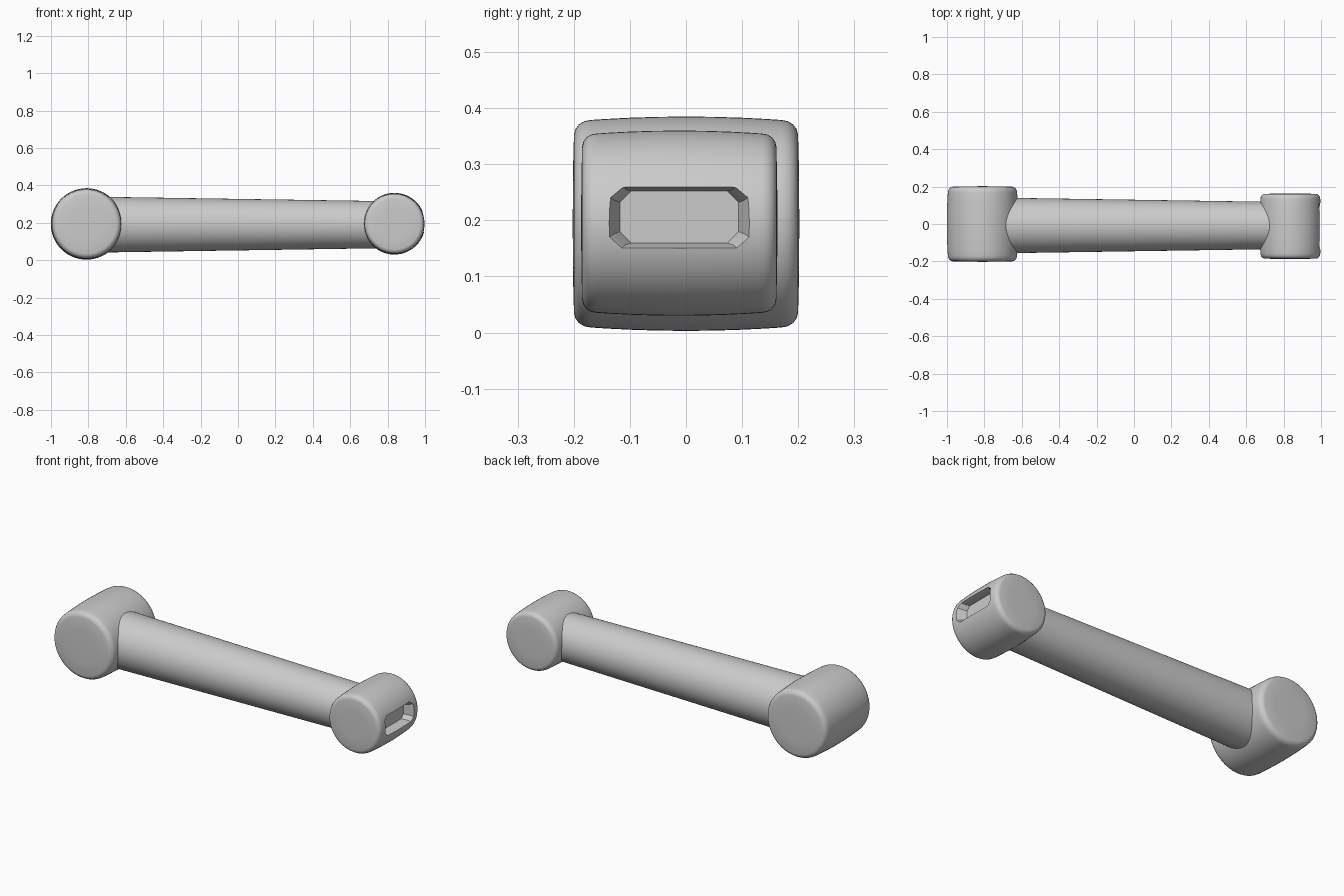
import bpy, bmesh, math
from mathutils import Matrix, Vector

cube = bpy.data.objects.get("Cube")
if cube:
    bpy.data.objects.remove(cube, do_unlink=True)

grey = bpy.data.materials.new("plain grey")
grey.use_nodes = True
COLOUR = (0.6, 0.6, 0.6, 1)
grey.diffuse_color = COLOUR
grey.node_tree.nodes["Principled BSDF"].inputs["Base Color"].default_value = COLOUR


def add_object(name, bm):
    bmesh.ops.remove_doubles(bm, verts=bm.verts, dist=0.0001)
    bmesh.ops.recalc_face_normals(bm, faces=bm.faces)
    mesh = bpy.data.meshes.new(name)
    bm.to_mesh(mesh)
    bm.free()
    mesh.materials.append(grey)
    obj = bpy.data.objects.new(name, mesh)
    bpy.context.collection.objects.link(obj)
    return obj


def smooth(obj, degrees):
    bpy.ops.object.select_all(action='DESELECT')
    obj.select_set(True)
    bpy.context.view_layer.objects.active = obj
    bpy.ops.object.shade_smooth_by_angle(angle=math.radians(degrees))


def drum(name, centre, radius, half):
    """Barrel lying along y, with a bulged side, soft rims and domed caps."""
    side = [(half * t, radius * (1 - 0.045 * t ** 2)) for t in (0, 0.25, 0.5, 0.7, 0.84)]
    corner_r = 0.16 * half
    rim_r = side[-1][1]
    rim = [(half * 0.84 + corner_r * math.sin(a) * 0.93,
            rim_r - corner_r * 0.85 * (1 - math.cos(a)))
           for a in (math.radians(d) for d in (22, 45, 67, 88))]
    cap = [(half * 0.997, radius * 0.5), (half, 0)]
    right = side + rim + cap
    profile = [(-y, r) for y, r in reversed(right[1:])] + right
    bm = bmesh.new()
    verts = [bm.verts.new((r, y, 0)) for y, r in profile]
    edges = [bm.edges.new(pair) for pair in zip(verts, verts[1:])]
    bmesh.ops.spin(bm, geom=verts + edges, cent=(0, 0, 0), axis=(0, 1, 0),
                   angle=math.tau, steps=64)
    bmesh.ops.translate(bm, verts=bm.verts, vec=centre)
    return add_object(name, bm)


def slot_cutter(name, centre, sections):
    """Loft of chamfered rectangles along x: (x, half width, half height)."""
    bm = bmesh.new()
    rings = []
    for x, w, h in sections:
        c = 0.02
        quarter = [(w, h - c), (w - c, h)]
        outline = (quarter + [(-y, z) for y, z in reversed(quarter)]
                   + [(-y, -z) for y, z in quarter]
                   + [(y, -z) for y, z in reversed(quarter)])
        rings.append([bm.verts.new(Vector((x, y, z)) + Vector(centre)) for y, z in outline])
    for a, b in zip(rings, rings[1:]):
        for i in range(len(a)):
            j = (i + 1) % len(a)
            bm.faces.new((a[i], a[j], b[j], b[i]))
    bm.faces.new(rings[0])
    bm.faces.new(rings[-1])
    return add_object(name, bm)


# Large end drum
smooth(drum("large_end_drum", (-0.81, 0, 0.194), 0.191, 0.202), 60)

# Small end drum with a recessed slot
small = drum("small_end_drum", (0.836, -0.012, 0.195), 0.165, 0.175)
cutter = slot_cutter("slot_cutter", (0, -0.012, 0.206),
                     [(0.945, 0.106, 0.046), (0.975, 0.116, 0.05), (1.01, 0.13, 0.06)])
cutter.hide_render = True
cut = small.modifiers.new("slot", 'BOOLEAN')
cut.operation = 'DIFFERENCE'
cut.solver = 'EXACT'
cut.object = cutter
bpy.context.view_layer.objects.active = small
bpy.ops.object.modifier_apply(modifier=cut.name)
bpy.data.objects.remove(cutter, do_unlink=True)
smooth(small, 35)

# Tapered bar joining the drums
start, end = -0.8, 0.83
bm = bmesh.new()
bmesh.ops.create_cone(bm, cap_ends=True, segments=64, radius1=0.15, radius2=0.125,
                      depth=end - start,
                      matrix=Matrix.Translation(((start + end) / 2, -0.008, 0.19))
                      @ Matrix.Rotation(math.pi / 2, 4, 'Y'))
smooth(add_object("tapered_bar", bm), 40)
